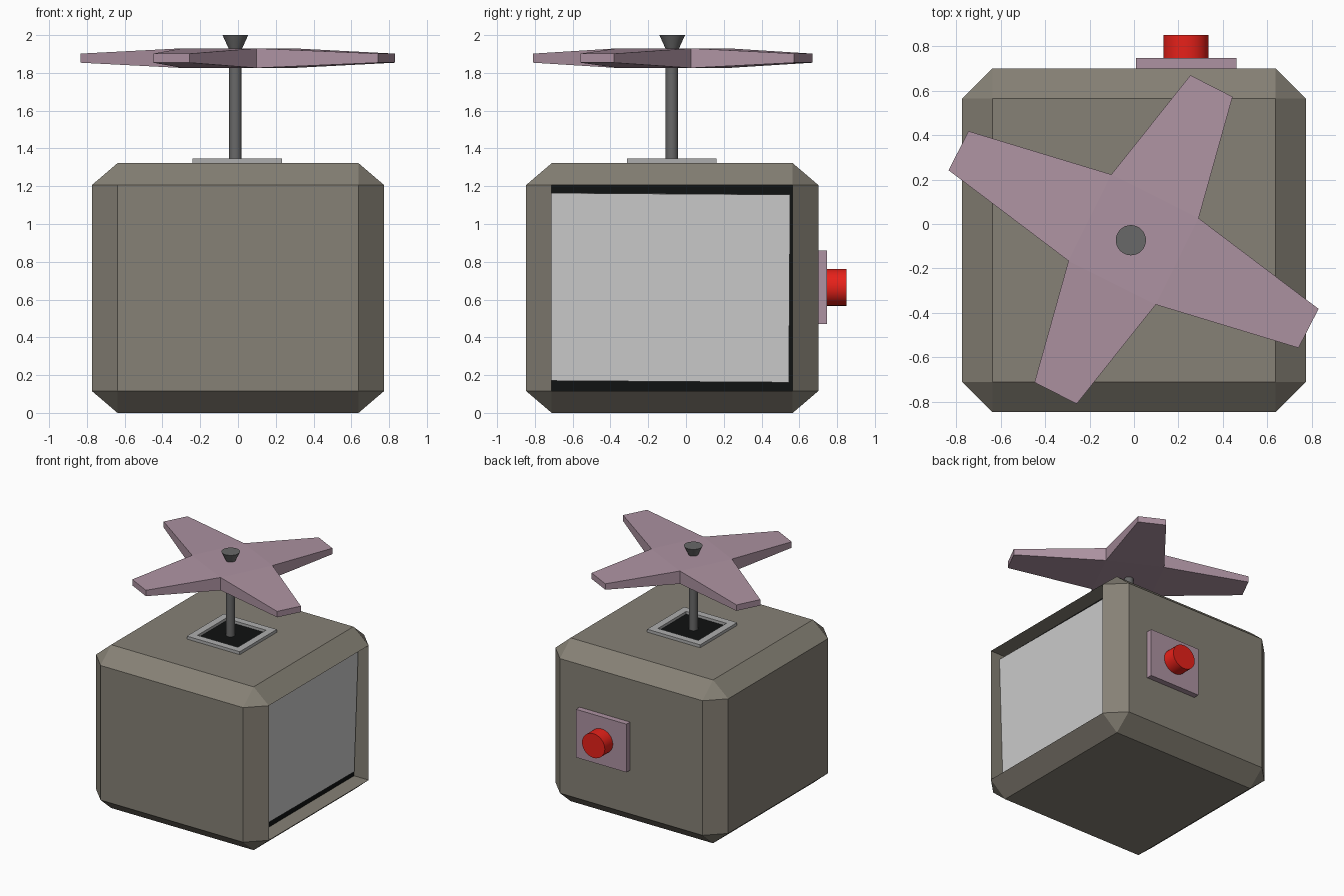
import bpy, bmesh
from math import radians
from mathutils import Matrix, Vector

if "Cube" in bpy.data.objects:
    bpy.data.objects.remove(bpy.data.objects["Cube"])


def material(name, rgb):
    m = bpy.data.materials.new(name)
    m.diffuse_color = (*rgb, 1)
    m.use_nodes = True
    m.node_tree.nodes["Principled BSDF"].inputs["Base Color"].default_value = m.diffuse_color
    return m


CASE = material("olive_grey", (0.24, 0.22, 0.18))
MAUVE = material("mauve", (0.42, 0.29, 0.36))
RED = material("red", (0.8, 0.015, 0.01))
STEEL = material("dark_steel", (0.14, 0.14, 0.14))
TRIM = material("trim_grey", (0.42, 0.42, 0.42))
BLACK = material("black", (0.005, 0.006, 0.006))


def finish(bm, name, *mats):
    bmesh.ops.recalc_face_normals(bm, faces=bm.faces)
    me = bpy.data.meshes.new(name)
    bm.to_mesh(me)
    bm.free()
    for m in mats:
        me.materials.append(m)
    ob = bpy.data.objects.new(name, me)
    bpy.context.collection.objects.link(ob)
    return ob


def box(name, lo, hi, *mats):
    lo, hi = Vector(lo), Vector(hi)
    bm = bmesh.new()
    bmesh.ops.create_cube(bm, size=1, matrix=Matrix.Translation((lo + hi) / 2)
                          @ Matrix.Diagonal((*(hi - lo), 1)))
    return finish(bm, name, *mats)


def cone(name, centre, r1, r2, depth, mat, rot_x=0):
    bpy.ops.mesh.primitive_cone_add(vertices=32, radius1=r1, radius2=r2, depth=depth,
                                    location=centre, rotation=(rot_x, 0, 0))
    ob = bpy.context.object
    ob.name = name
    ob.data.materials.append(mat)
    bpy.ops.object.shade_smooth_by_angle(angle=radians(30))
    return ob


# Chamfered case, with the right face pushed in to a black recess
bm = bmesh.new()
bmesh.ops.create_cube(bm, size=1.548)
bmesh.ops.bevel(bm, geom=bm.edges[:], offset=0.136, segments=1, affect='EDGES')
bmesh.ops.transform(bm, verts=bm.verts, matrix=Matrix.Translation((0, -0.073, 0.661))
                    @ Matrix.Diagonal((1, 1, 1.322 / 1.548, 1)))
side = max(bm.faces, key=lambda f: f.calc_center_median().x)
back = bmesh.ops.inset_region(bm, faces=[side], thickness=0, depth=0)
bmesh.ops.translate(bm, verts=side.verts, vec=(-0.13, 0, 0))
side.material_index = 1
finish(bm, "case", CASE, BLACK)

# Loose panel leaning inside the recess
panel = box("side_panel", (-0.008, -0.635, -0.497), (0.008, 0.635, 0.497))
panel.location = (0.668, -0.087, 0.663)
panel.rotation_euler = (radians(-0.4), radians(1.8), 0)

# Square collar with a black opening around the shaft
bm = bmesh.new()
bmesh.ops.create_cube(bm, size=1, matrix=Matrix.Translation((-0.003, -0.075, 1.333))
                      @ Matrix.Diagonal((0.474, 0.474, 0.026, 1)))
top = max(bm.faces, key=lambda f: f.calc_center_median().z)
bmesh.ops.inset_region(bm, faces=[top], thickness=0.08)
bmesh.ops.inset_region(bm, faces=[top], thickness=0)
bmesh.ops.translate(bm, verts=top.verts, vec=(0, 0, -0.022))
top.material_index = 1
finish(bm, "shaft_collar", TRIM, BLACK)

# Shaft and flared cap
cone("shaft", (-0.014, -0.075, 1.62), 0.033, 0.033, 0.62, STEEL)
cone("shaft_cap", (-0.014, -0.073, 1.955), 0.027, 0.068, 0.09, STEEL)

# Four-bladed rotor: thick hub, blades thinning to the tips, repeated by a half turn
half = [(0.10, -0.293), (0.743, -0.488), (0.833, -0.312),
        (0.293, 0.096), (0.446, 0.643), (0.256, 0.740)]
outline = half + [(-x, -y) for x, y in half]
bm = bmesh.new()
layers = []
for sign in (1, -1):
    layers.append([bm.verts.new((x - 0.002, y - 0.07,
                                 1.878 + sign * (0.052 if i % 3 == 0 else 0.024)))
                   for i, (x, y) in enumerate(outline)])
for v in layers:
    bm.faces.new(v[::3])
    for i in range(0, 12, 3):
        bm.faces.new([v[(i + k) % 12] for k in range(4)])
a, b = layers
for i in range(12):
    j = (i + 1) % 12
    bm.faces.new((a[i], a[j], b[j], b[i]))
finish(bm, "rotor", MAUVE)

# Back button on its plate
box("button_plate", (0.01, 0.69, 0.47), (0.462, 0.747, 0.86), MAUVE)
button = cone("button", (0.234, 0.79, 0.665), 0.102, 0.102, 0.12, RED, radians(90))
button.scale.y = 0.96
